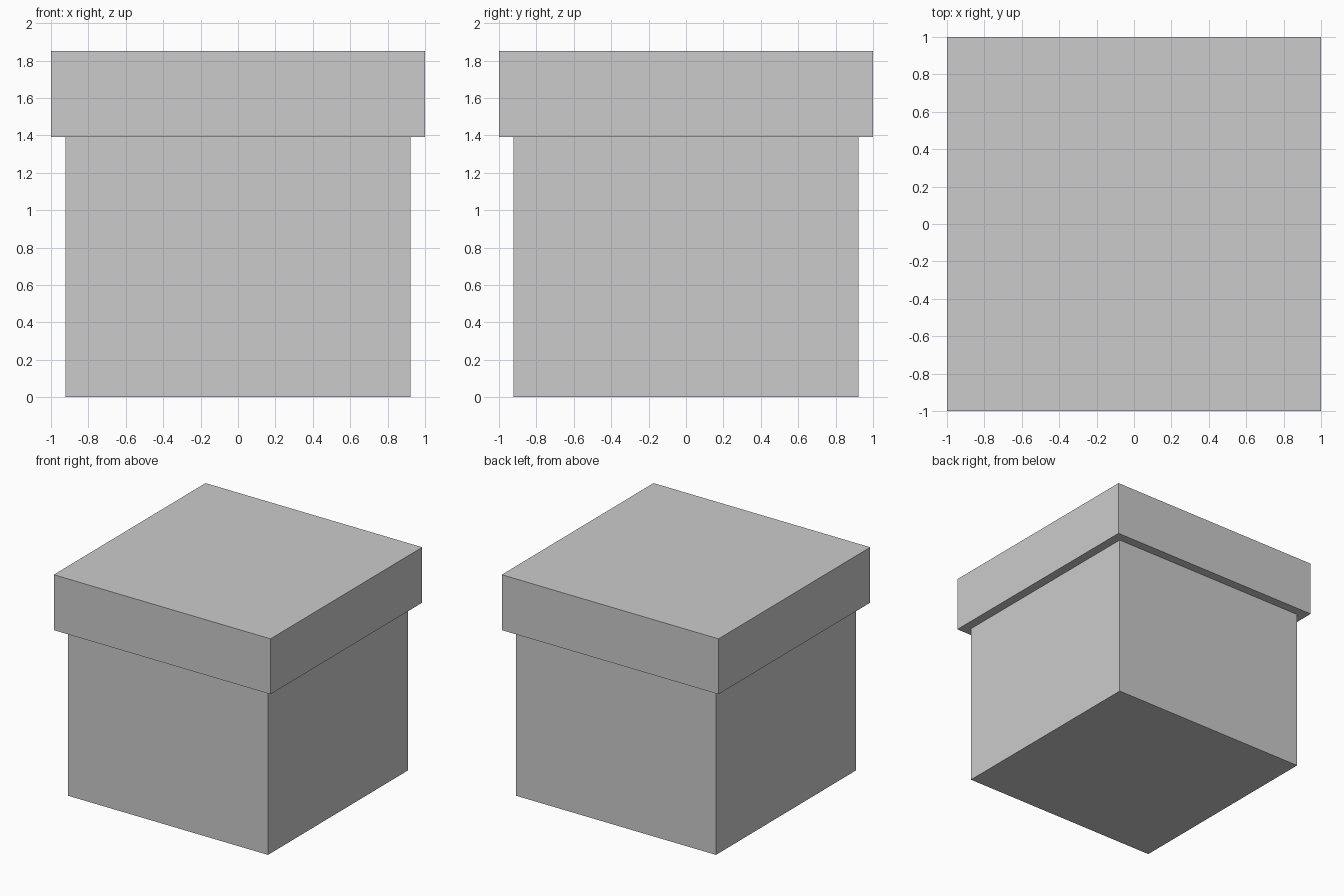
import bpy

if "Cube" in bpy.data.objects:
    bpy.data.objects.remove(bpy.data.objects["Cube"])


def box(name, width, z0, z1):
    """Square box centred on the z axis, spanning z0 to z1."""
    bpy.ops.mesh.primitive_cube_add(size=1, location=(0, 0, (z0 + z1) / 2))
    obj = bpy.context.object
    obj.name = name
    obj.scale = (width, width, z1 - z0)
    bpy.ops.object.transform_apply(location=False, rotation=False, scale=True)
    return obj


LID_BOTTOM = 1.39

# Box body
box("box_body", 1.846, 0, LID_BOTTOM)

# Overhanging lid
box("box_lid", 2.0, LID_BOTTOM, 1.852)
